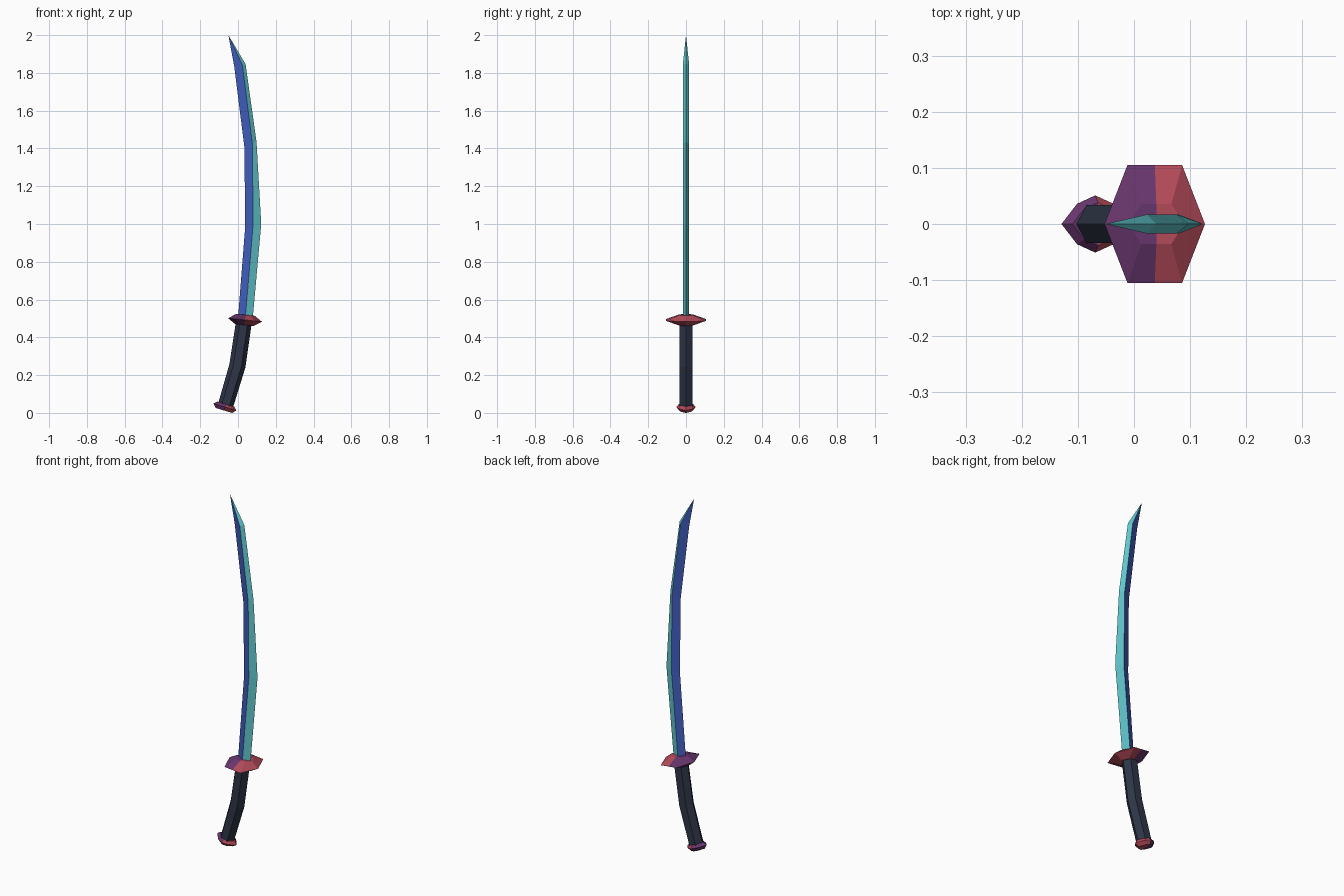
import bpy
import bmesh
import math
from mathutils import Vector

if "Cube" in bpy.data.objects:
    bpy.data.objects.remove(bpy.data.objects["Cube"])


def material(name, rgb):
    m = bpy.data.materials.new(name)
    m.diffuse_color = (*rgb, 1.0)
    m.use_nodes = True
    m.node_tree.nodes["Principled BSDF"].inputs["Base Color"].default_value = m.diffuse_color
    return m


BLUE = material("blade blue", (0.051, 0.107, 0.50))
TEAL = material("edge teal", (0.12, 0.58, 0.62))
RED = material("crimson", (0.46, 0.07, 0.105))
PURPLE = material("plum", (0.14, 0.037, 0.155))
DARK = material("grip slate", (0.027, 0.036, 0.062))


def ring(cx, cz, tilt, outline, sx=1.0, sy=1.0, lift=0.0):
    """Closed outline placed across the sword's axis, tilted about y."""
    t = math.radians(tilt)
    ax, up = Vector((math.cos(t), 0, -math.sin(t))), Vector((math.sin(t), 0, math.cos(t)))
    c = Vector((cx, 0, cz)) + up * lift
    return [c + ax * x * sx + Vector((0, y * sy, 0)) for x, y in outline]


def loft(name, rings, mats, rule=None, tip=None):
    """Skin the rings; rule(side index, side count) picks the material."""
    bm = bmesh.new()
    rows = [[bm.verts.new(p) for p in r] for r in rings]
    n = len(rows[0])

    def add(vs, i):
        f = bm.faces.new(vs)
        f.material_index = rule(i, n) if rule else 0

    for a, b in zip(rows, rows[1:]):
        for i in range(n):
            j = (i + 1) % n
            add((a[i], a[j], b[j], b[i]), i)
    # ends: fans, or a point at the tip
    ends = [(rows[0], sum(rings[0], Vector()) / n)]
    ends.append((rows[-1], tip if tip else sum(rings[-1], Vector()) / n))
    for row, p in ends:
        v = bm.verts.new(p)
        for i in range(n):
            add((row[i], row[(i + 1) % n], v), i)
    bmesh.ops.recalc_face_normals(bm, faces=bm.faces)
    me = bpy.data.meshes.new(name)
    bm.to_mesh(me)
    bm.free()
    for m in mats:
        me.materials.append(m)
    ob = bpy.data.objects.new(name, me)
    bpy.context.collection.objects.link(ob)
    return ob


def right_half(i, n):
    # outlines start at +x and run round, so first and last quarters are +x
    return 1 if i < n // 4 or i >= n - n // 4 else 0


# Blade: diamond section given as (back x,z), (ridge x,z), (edge x,z)
sections = [((0.000, 0.50), (0.038, 0.495), (0.077, 0.49)),
            ((0.038, 0.985), (0.080, 0.995), (0.123, 1.00)),
            ((0.034, 1.405), (0.076, 1.425), (0.098, 1.435)),
            ((-0.020, 1.835), (0.023, 1.843), (0.040, 1.847))]
T = 0.017
blade = [[Vector((r[0], 0, r[1])), Vector((m[0], T, m[1])),
          Vector((l[0], 0, l[1])), Vector((m[0], -T, m[1]))] for l, m, r in sections]
loft("blade", blade, (BLUE, TEAL), right_half, Vector((-0.051, 0, 2.0)))

# Guard: wide eight-sided disc, bevelled to both sides
wide = [(0.09, 0), (0.049, 0.105), (0, 0.105), (-0.049, 0.105),
        (-0.09, 0), (-0.049, -0.105), (0, -0.105), (0.049, -0.105)]
loft("guard", [ring(0.037, 0.492, 6, wide, 0.55, 0.34, -0.027),
               ring(0.037, 0.492, 6, wide),
               ring(0.037, 0.492, 6, wide, 0.55, 0.34, 0.027)],
     (PURPLE, RED), right_half)

# Grip: bent hexagonal bar
hexa = [(0.042, 0), (0.021, 0.034), (-0.021, 0.034),
        (-0.042, 0), (-0.021, -0.034), (0.021, -0.034)]
loft("grip", [ring(-0.067, 0.035, 17, hexa, 0.97),
              ring(-0.003, 0.25, 12, hexa, 1.03),
              ring(0.031, 0.48, 7, hexa)], (DARK,))

# Pommel: small eight-sided cap
octo = [(0.063, 0), (0.034, 0.036), (0, 0.051), (-0.034, 0.036),
        (-0.063, 0), (-0.034, -0.036), (0, -0.051), (0.034, -0.036)]
loft("pommel", [ring(-0.069, 0.031, 17, octo, 0.72, 0.72, -0.019),
                ring(-0.069, 0.031, 17, octo),
                ring(-0.069, 0.031, 17, octo, 0.75, 0.75, 0.016)],
     (PURPLE, RED), right_half)
